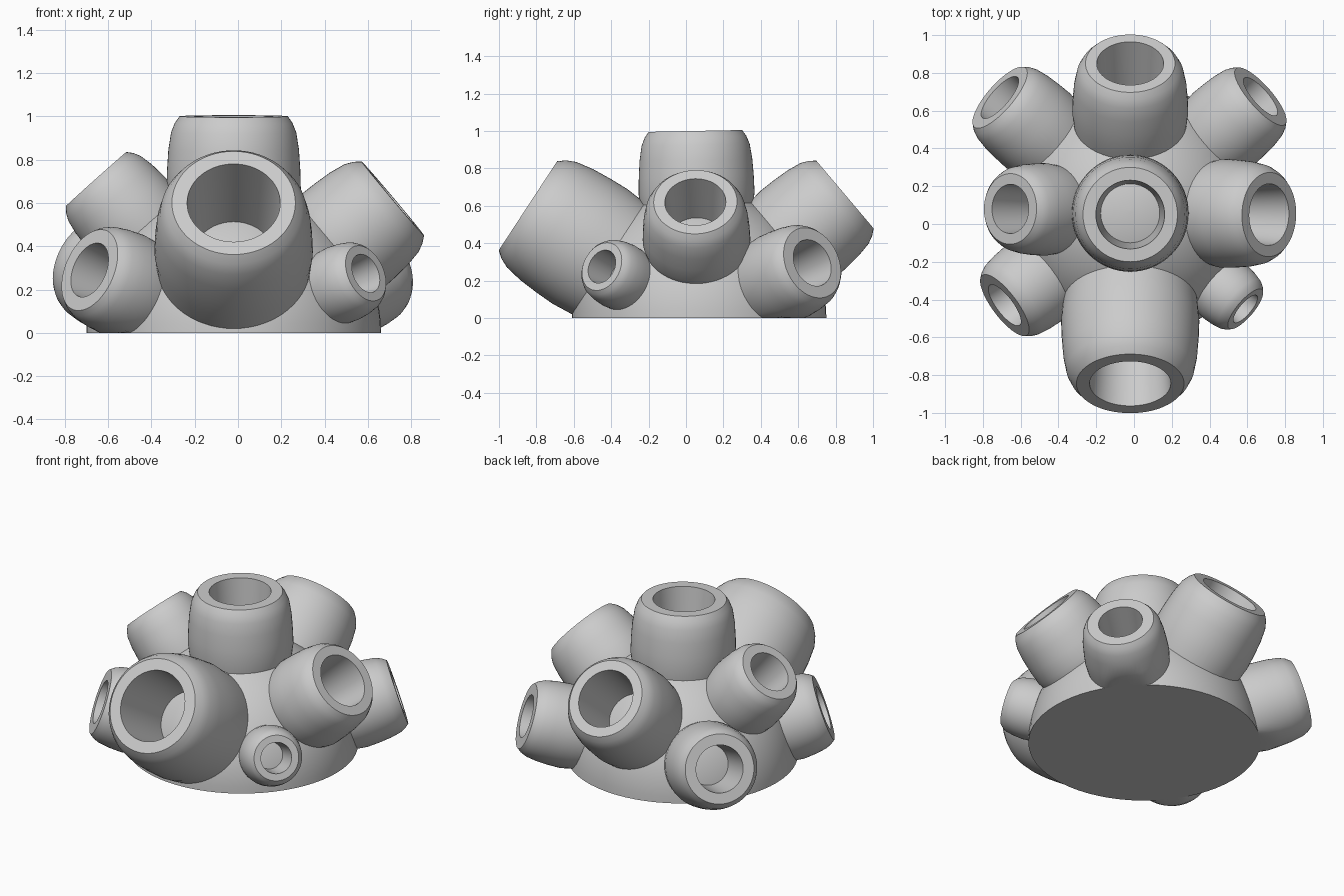
import bpy, bmesh
from math import sqrt, sin, cos, pi, radians
from mathutils import Vector

if "Cube" in bpy.data.objects:
    bpy.data.objects.remove(bpy.data.objects["Cube"])

ORIGIN = Vector((-0.02, 0.07, 0.0))   # centre of the dome; every cup axis passes through it
DOME_R = 0.68
SEGMENTS = 64


def lathe(name, profile, axis, closed=False):
    """Revolve (radius, height) points around an axis through the dome centre."""
    rot = Vector((0, 0, 1)).rotation_difference(axis)
    bm = bmesh.new()
    rings = []
    for r, h in profile:
        ring = []
        for i in range(SEGMENTS):
            a = 2 * pi * i / SEGMENTS
            p = ORIGIN + rot @ Vector((r * cos(a), r * sin(a), h))
            p.z = max(p.z, 0.0)       # nothing drops below the flat base
            ring.append(bm.verts.new(p))
        rings.append(ring)
    for lower, upper in zip(rings, rings[1:]):
        for i in range(SEGMENTS):
            j = (i + 1) % SEGMENTS
            bm.faces.new((lower[i], lower[j], upper[j], upper[i]))
    if closed:
        bm.faces.new(rings[0][::-1])
        bm.faces.new(rings[-1])
    bmesh.ops.recalc_face_normals(bm, faces=bm.faces)
    mesh = bpy.data.meshes.new(name)
    bm.to_mesh(mesh)
    bm.free()
    obj = bpy.data.objects.new(name, mesh)
    bpy.context.collection.objects.link(obj)
    bpy.ops.object.select_all(action='DESELECT')
    obj.select_set(True)
    bpy.context.view_layer.objects.active = obj
    bpy.ops.object.shade_smooth_by_angle(angle=radians(30))


def cup(name, rim_centre, body_r, rim_r, hole_r):
    """Barrel-shaped cup with a flat rim and a tapered hole ending on the dome."""
    axis = Vector(rim_centre) - ORIGIN
    top = axis.length
    foot = sqrt(0.67 ** 2 - (0.97 * body_r) ** 2)
    floor = sqrt(0.66 ** 2 - (0.85 * hole_r) ** 2)
    # outside: swelling wall; (fraction from rim to body radius, depth below rim)
    swell = [(1.0, 1.08), (0.96, 0.8), (0.86, 0.5), (0.65, 0.24), (0.36, 0.1), (0, 0)]
    profile = [(0.97 * body_r, foot)]
    for f, d in swell:
        h = top - d * body_r
        if h > foot + 0.01:
            profile.append((rim_r + f * (body_r - rim_r), h))
    # inside: rim edge and tapered bore
    profile += [(hole_r, top), (0.85 * hole_r, floor)]
    lathe(name, profile, axis.normalized())


# Dome with flat underside
steps = 24
lathe("dome", [(DOME_R * cos(pi / 2 * i / steps) + 0.0005, DOME_R * sin(pi / 2 * i / steps))
               for i in range(steps + 1)], Vector((0, 0, 1)), closed=True)

# Cups: rim centre, body radius, rim radius, hole radius
cups = {
    "top_cup":         ((-0.02, 0.05, 1.00), 0.31, 0.25, 0.182),
    "front_cup":       ((-0.02, -0.845, 0.60), 0.366, 0.285, 0.215),
    "back_cup":        ((-0.02, 0.85, 0.66), 0.307, 0.237, 0.177),
    "right_cup":       ((0.715, 0.05, 0.62), 0.288, 0.223, 0.163),
    "left_cup":        ((-0.655, 0.08, 0.71), 0.245, 0.187, 0.13),
    "front_left_cup":  ((-0.685, -0.43, 0.29), 0.25, 0.198, 0.132),
    "front_right_cup": ((0.59, -0.45, 0.275), 0.183, 0.135, 0.093),
    "back_right_cup":  ((0.67, 0.675, 0.295), 0.25, 0.197, 0.13),
    "back_left_cup":   ((-0.71, 0.67, 0.32), 0.26, 0.207, 0.142),
}
for name, spec in cups.items():
    cup(name, *spec)
